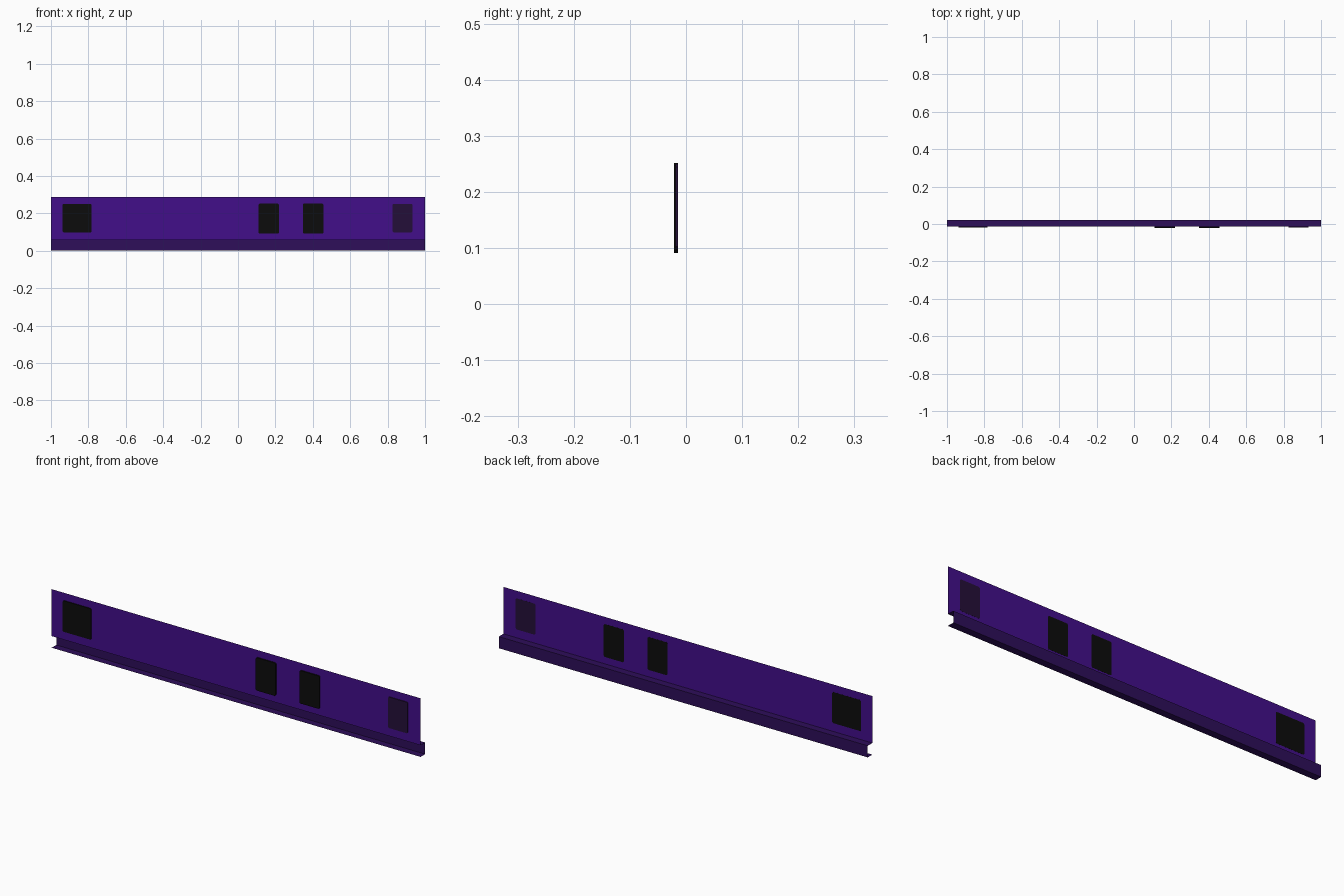
import bpy, bmesh

if "Cube" in bpy.data.objects:
    bpy.data.objects.remove(bpy.data.objects["Cube"])


def material(name, rgb):
    # sRGB 0-255 to linear
    lin = [(c / 255 / 12.92) if c < 11 else ((c / 255 + 0.055) / 1.055) ** 2.4 for c in rgb]
    m = bpy.data.materials.new(name)
    m.diffuse_color = (*lin, 1)
    m.use_nodes = True
    m.node_tree.nodes["Principled BSDF"].inputs["Base Color"].default_value = m.diffuse_color
    return m


PURPLE = material("purple", (66, 14, 138))
DARK = material("dark_purple", (46, 14, 90))
BLACK = material("black", (12, 12, 12))
PLUM = material("plum", (36, 15, 56))

WALL_Y, BACK_Y, LEDGE_Z, TOP_Z = -0.0145, 0.021, 0.057, 0.287


def finish(name, bm, mat):
    me = bpy.data.meshes.new(name)
    bm.to_mesh(me)
    bm.free()
    me.materials.append(mat)
    ob = bpy.data.objects.new(name, me)
    bpy.context.collection.objects.link(ob)
    return ob


def sheet(name, profile, mat):
    """Open (y, z) profile swept along the full length."""
    bm = bmesh.new()
    rows = [[bm.verts.new((x, y, z)) for y, z in profile] for x in (-1, 1)]
    for i in range(len(profile) - 1):
        bm.faces.new((rows[0][i], rows[1][i], rows[1][i + 1], rows[0][i + 1]))
    return finish(name, bm, mat)


def plate(name, x0, x1, z0, z1, front, mat):
    """Thin slab with clipped corners, its back just showing through the wall."""
    c = 0.005
    outline = [(x0 + c, z0), (x1 - c, z0), (x1, z0 + c), (x1, z1 - c),
               (x1 - c, z1), (x0 + c, z1), (x0, z1 - c), (x0, z0 + c)]
    back = WALL_Y + 0.0005
    bm = bmesh.new()
    face = bm.faces.new([bm.verts.new((x, front, z)) for x, z in outline])
    ext = bmesh.ops.extrude_face_region(bm, geom=[face], use_keep_orig=True)
    for v in ext["geom"]:
        if isinstance(v, bmesh.types.BMVert):
            v.co.y = back
    bmesh.ops.recalc_face_normals(bm, faces=bm.faces)
    return finish(name, bm, mat)


# Main side wall
sheet("side_wall", [(WALL_Y, LEDGE_Z), (WALL_Y, TOP_Z)], PURPLE)

# Recessed lower channel: bottom lip, back web, upper ledge
sheet("lower_channel", [(WALL_Y, 0), (BACK_Y, 0), (BACK_Y, LEDGE_Z), (WALL_Y, LEDGE_Z)], DARK)

# Window plates
plate("wide_window", -0.938, -0.783, 0.098, 0.250, -0.019, BLACK)
plate("window_a", 0.110, 0.218, 0.091, 0.252, -0.021, BLACK)
plate("window_b", 0.347, 0.456, 0.091, 0.252, -0.021, BLACK)
plate("end_panel", 0.826, 0.933, 0.098, 0.250, -0.019, PLUM)
